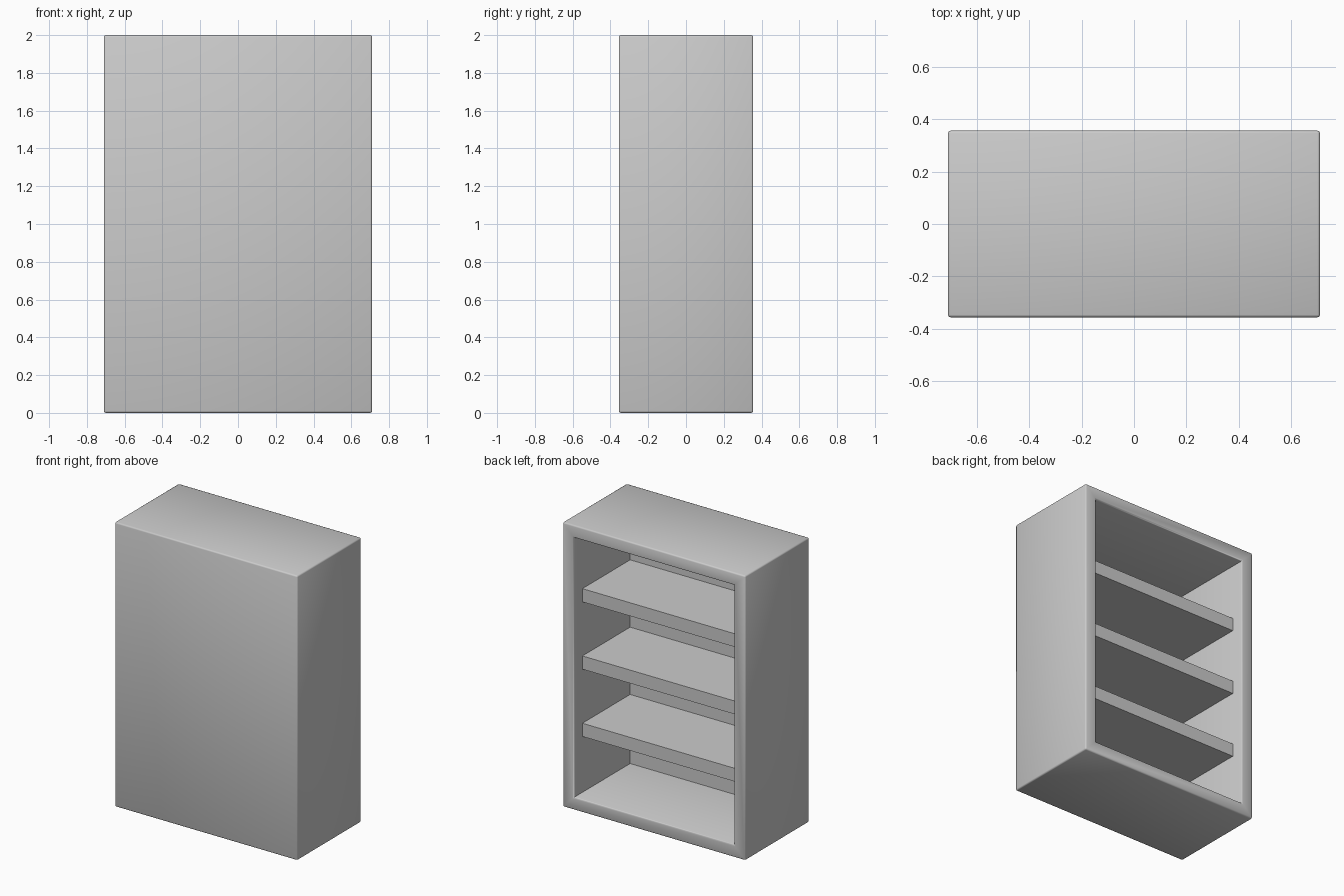
import bpy, bmesh
from mathutils import Matrix

if "Cube" in bpy.data.objects:
    bpy.data.objects.remove(bpy.data.objects["Cube"])

W, D, H = 1.42, 0.712, 2.0   # outer size
T = 0.088                    # wall thickness
BEV = 0.01                   # softened edge size


def add_object(name, bm):
    mesh = bpy.data.meshes.new(name)
    bm.to_mesh(mesh)
    bm.free()
    obj = bpy.data.objects.new(name, mesh)
    bpy.context.collection.objects.link(obj)
    return obj


def box_bmesh(size, centre):
    bm = bmesh.new()
    bmesh.ops.create_cube(bm, size=1.0,
                          matrix=Matrix.Translation(centre) @ Matrix.Diagonal((*size, 1.0)))
    return bm


# Case: a box with its +y face inset and pushed in, leaving the front panel
bm = box_bmesh((W, D, H), (0, 0, H / 2))
open_face = max(bm.faces, key=lambda f: f.calc_center_median().y)
bmesh.ops.inset_region(bm, faces=[open_face], thickness=T, use_even_offset=True)
res = bmesh.ops.extrude_face_region(bm, geom=[open_face])
inner = [g for g in res["geom"] if isinstance(g, bmesh.types.BMVert)]
bmesh.ops.translate(bm, verts=inner, vec=(0, T - D, 0))
if open_face.is_valid:
    bmesh.ops.delete(bm, geom=[open_face], context='FACES_ONLY')
bmesh.ops.recalc_face_normals(bm, faces=bm.faces)

# Soften only the outward edges; inner corners stay crisp
convex = [e for e in bm.edges
          if len(e.link_faces) == 2 and e.calc_face_angle_signed() > 0.5]
bmesh.ops.bevel(bm, geom=convex, offset=BEV, segments=2, profile=0.5, affect='EDGES')
case = add_object("bookcase_case", bm)
bpy.context.view_layer.objects.active = case
case.select_set(True)
bpy.ops.object.shade_smooth_by_angle(angle=0.87)

# Three shelves, set back from the opening
SHELF_T = 0.093
y0, y1 = -D / 2 + T, D / 2 - 0.094
for i in range(3):
    z = 1.0 + (i - 1) * 0.473
    add_object(f"shelf_{i + 1}",
               box_bmesh((W - 2 * T, y1 - y0, SHELF_T), (0, (y0 + y1) / 2, z)))
